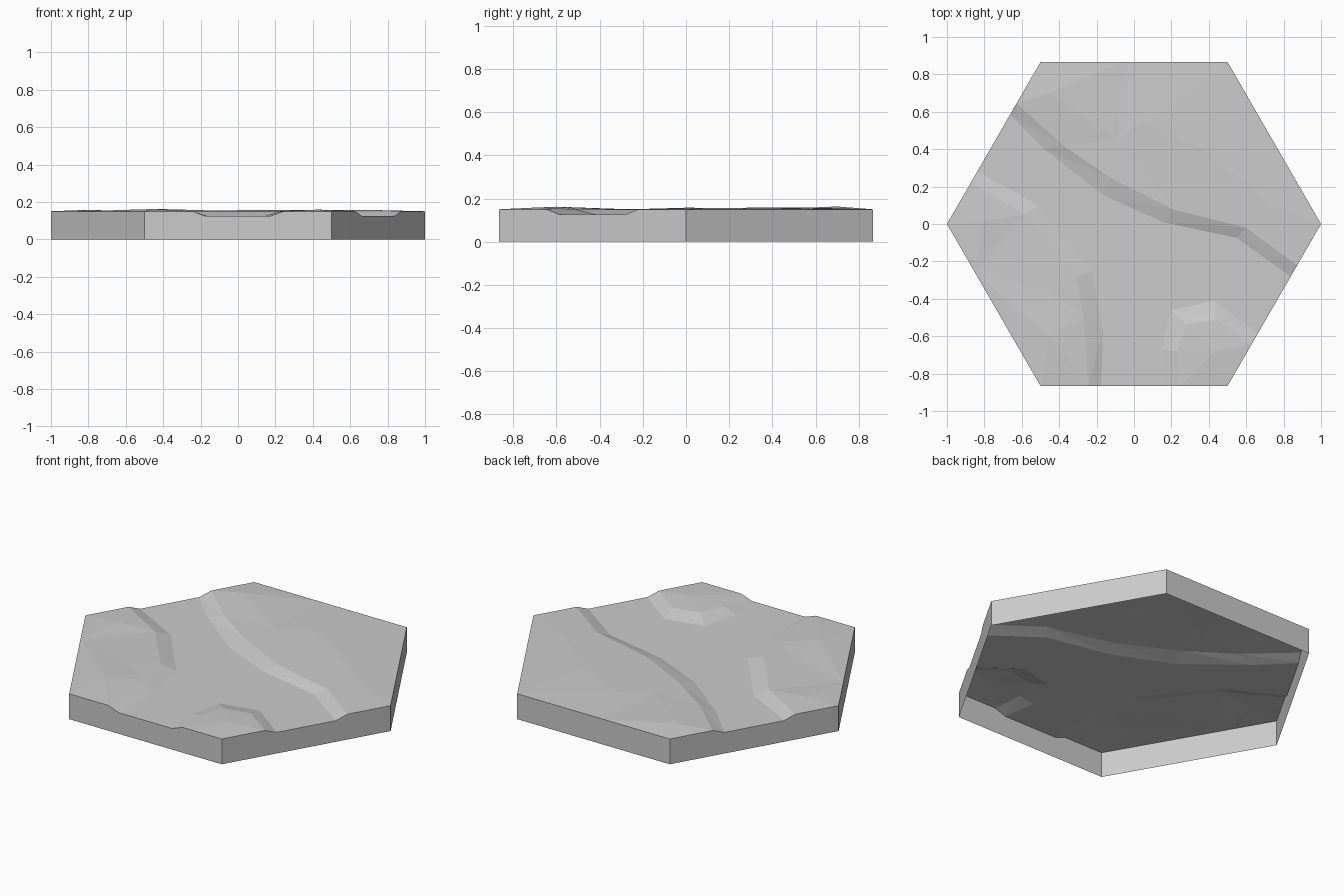
import bpy
import bmesh
from math import cos, sin, pi
from mathutils import Vector
from mathutils.geometry import delaunay_2d_cdt

if "Cube" in bpy.data.objects:
    bpy.data.objects.remove(bpy.data.objects["Cube"])

RIM, BED = 0.15, 0.125           # heights of the land and of the riverbed
OUTLET = (0.255, 0.325, 0.675, 0.745)   # bank top, bed, bed, bank top along a side
RIVER_SIDES = (2, 4, 5)

stone = bpy.data.materials.new("light_grey_stone")
stone.use_nodes = True
grey = (0.6, 0.6, 0.6, 1)
stone.diffuse_color = grey
stone.node_tree.nodes["Principled BSDF"].inputs["Base Color"].default_value = grey

corners = [Vector((cos(k * pi / 3), sin(k * pi / 3))) for k in range(6)]


def on_side(side, step):
    """Point on a hexagon side at one of the outlet fractions."""
    return corners[side].lerp(corners[(side + 1) % 6], OUTLET[step])


def finish(name, bm):
    bmesh.ops.remove_doubles(bm, verts=bm.verts, dist=0.0001)
    mesh = bpy.data.meshes.new(name)
    bm.to_mesh(mesh)
    bm.free()
    mesh.materials.append(stone)
    obj = bpy.data.objects.new(name, mesh)
    bpy.context.collection.objects.link(obj)
    return obj


def add_face(bm, points):
    face = bm.faces.new([bm.verts.new(p) for p in points])
    face.normal_update()
    return face


def fill(bm, outline, bumps=()):
    """Triangulate an outline together with the loose points inside it."""
    points = list(outline) + [Vector(b) for b in bumps]
    flat = [Vector(p[:2]) for p in points]
    verts, _, faces, source, _, _ = delaunay_2d_cdt(
        flat, [], [list(range(len(outline)))], 1, 0.00001)
    for tri in faces:
        face = add_face(bm, [(*verts[i], points[source[i][0]].z) for i in tri])
        if face.normal.z < 0:
            face.normal_flip()


def at(points, z):
    return [Vector((p[0], p[1], z)) for p in points]


def bank(name, foot, brow, border, bumps):
    """Raised land: a sloping shore from foot to brow and a bumpy plateau."""
    bm = bmesh.new()
    low, high = at(foot, BED), at(brow, RIM)
    for i in range(len(low) - 1):
        for tri in ((low[i], low[i + 1], high[i + 1]), (low[i], high[i + 1], high[i])):
            face = add_face(bm, tri)
            if face.normal.z < 0:
                face.normal_flip()
    fill(bm, high + at(border, RIM), bumps)
    finish(name, bm)


# Shorelines, each running from one outlet to the next
back_foot = [on_side(2, 1), (-.48, .40), (-.165, .155), (.155, .01), (.55, -.075), on_side(5, 2)]
back_brow = [on_side(2, 0), (-.38, .42), (-.13, .25), (.22, .075), (.60, -.02), on_side(5, 3)]
left_foot = [on_side(2, 2), (-.51, .10), (-.225, -.257), (-.166, -.567), on_side(4, 1)]
left_brow = [on_side(2, 3), (-.58, .05), (-.31, -.28), (-.27, -.49), on_side(4, 0)]
front_foot = [on_side(4, 2), (.145, -.67), (.20, -.46), (.43, -.41), on_side(5, 1)]
front_brow = [on_side(4, 3), (.23, -.68), (.28, -.54), (.44, -.51), on_side(5, 0)]

# Banks
bank("back_bank", back_foot, back_brow,
     [corners[0], corners[1], (-.06, corners[1].y), corners[2]],
     [(-.45, .70, .163), (-.09, .45, .153), (.08, .56, .158), (.38, .39, .158), (.75, .10, .156)])
bank("left_bank", left_foot, left_brow,
     [corners[4], corners[3].lerp(corners[4], 0.3), corners[3]],
     [(-.80, .02, .158), (-.45, -.37, .152), (-.45, -.60, .162)])
bank("front_bank", front_foot, front_brow, [corners[5]], [(.43, -.68, .159)])

# Riverbed between the banks
bm = bmesh.new()
fill(bm, at(left_foot + front_foot + back_foot[::-1], BED))
finish("riverbed", bm)

# Thin outer walls, open underneath, notched where the river leaves
bm = bmesh.new()
for side in range(6):
    a, b = corners[side], corners[(side + 1) % 6]
    crest = at([b], RIM)
    if side in RIVER_SIDES:
        for step, z in ((3, RIM), (2, BED), (1, BED), (0, RIM)):
            crest += at([on_side(side, step)], z)
    add_face(bm, at([a, b], 0) + crest + at([a], RIM))
finish("outer_walls", bm)
